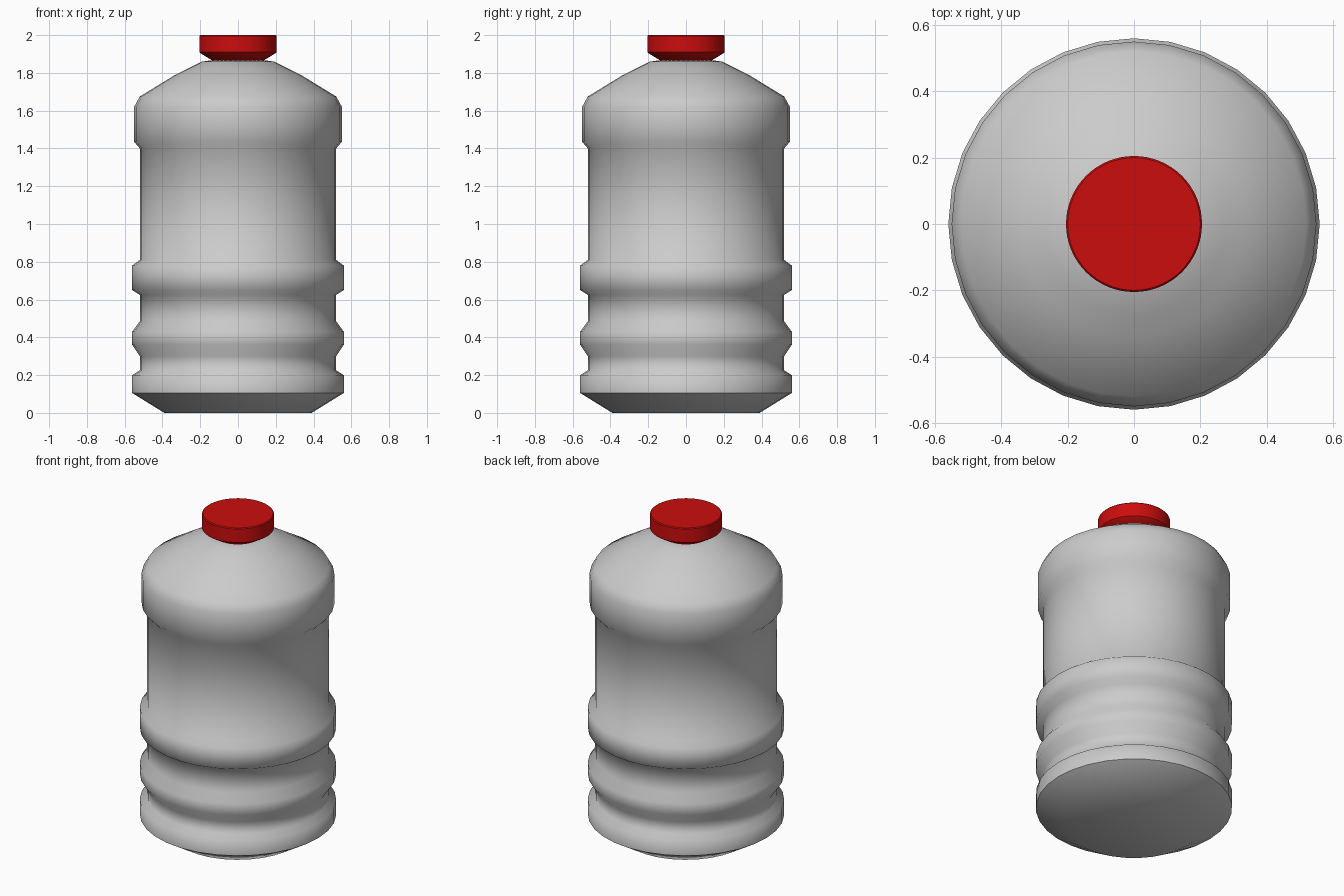
import bpy, bmesh, math

cube = bpy.data.objects.get("Cube")
if cube:
    bpy.data.objects.remove(cube, do_unlink=True)


def material(name, rgb):
    mat = bpy.data.materials.new(name)
    mat.use_nodes = True
    mat.diffuse_color = (*rgb, 1)
    mat.node_tree.nodes["Principled BSDF"].inputs["Base Color"].default_value = (*rgb, 1)
    return mat


def lathe(name, profile, sides, mat, sharp_angle):
    """Spin a (radius, height) profile about z and close both ends."""
    bm = bmesh.new()
    rings = []
    for radius, z in profile:
        angles = [2 * math.pi * i / sides for i in range(sides)]
        rings.append([bm.verts.new((radius * math.cos(a), radius * math.sin(a), z)) for a in angles])
    for low, high in zip(rings, rings[1:]):
        for i in range(sides):
            j = (i + 1) % sides
            bm.faces.new((low[i], low[j], high[j], high[i]))
    bm.faces.new(rings[0][::-1])
    bm.faces.new(rings[-1])
    mesh = bpy.data.meshes.new(name)
    bm.to_mesh(mesh)
    bm.free()
    mesh.materials.append(mat)
    obj = bpy.data.objects.new(name, mesh)
    bpy.context.collection.objects.link(obj)
    bpy.ops.object.select_all(action="DESELECT")
    obj.select_set(True)
    bpy.context.view_layer.objects.active = obj
    bpy.ops.object.shade_smooth_by_angle(angle=math.radians(sharp_angle))
    return obj


grey = material("grey plastic", (0.6, 0.6, 0.6))
red = material("red plastic", (0.6, 0.004, 0.004))

WAIST, RIB, SHOULDER = 0.52, 0.56, 0.55

# Bottle body: chamfered base, three ribs, straight waist, domed shoulder
body = [(0.39, 0), (RIB, 0.105)]
body += [(RIB, 0.2), (WAIST, 0.225)]
body += [(WAIST, 0.3), (RIB, 0.36), (RIB, 0.43), (WAIST, 0.485)]
body += [(WAIST, 0.625), (RIB, 0.65), (RIB, 0.78), (WAIST, 0.81)]
body += [(WAIST, 1.4), (SHOULDER, 1.435), (SHOULDER, 1.62), (0.52, 1.675)]
body += [(0.34, 1.785), (0.27, 1.82), (0.19, 1.86), (0.13, 1.868)]
lathe("bottle_body", body, 32, grey, 58)

# Screw cap with a tapered underside
cap = [(0.13, 1.862), (0.2, 1.905), (0.205, 1.91), (0.205, 1.995), (0.2, 2)]
lathe("screw_cap", cap, 64, red, 35)
